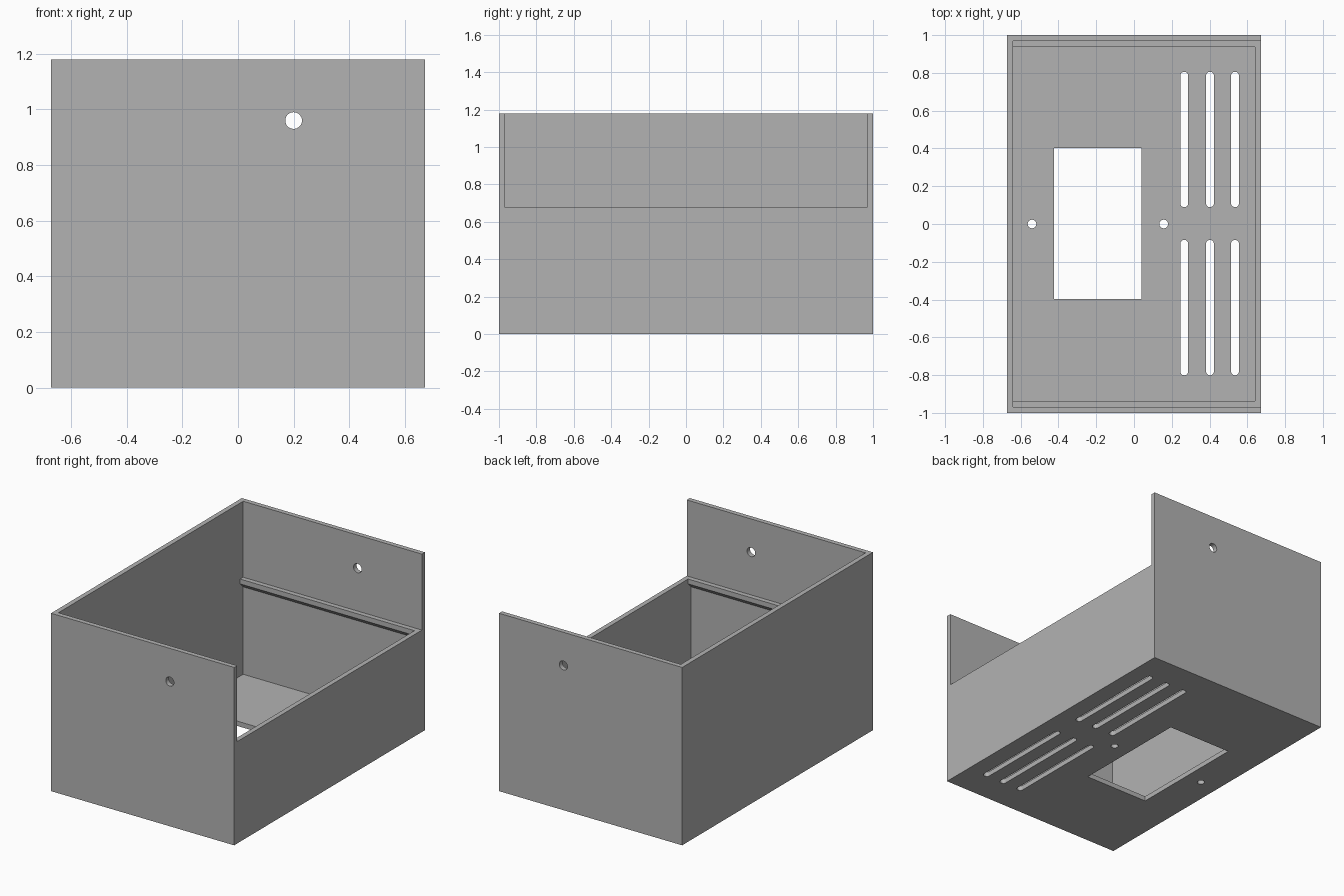
import bpy, bmesh, math
from mathutils import Vector

default = bpy.data.objects.get("Cube")
if default:
    bpy.data.objects.remove(default, do_unlink=True)

HX, HY, TOP = 0.672, 1.0, 1.18   # half width, half length, height
T = 0.032                        # wall thickness
LOW = 0.676                      # top of the low side wall
IX, IY = HX - T, HY - T          # inner half sizes

grey = bpy.data.materials.new("plain grey")
grey.use_nodes = True
grey.diffuse_color = (0.45, 0.45, 0.45, 1)
grey.node_tree.nodes["Principled BSDF"].inputs["Base Color"].default_value = (0.45, 0.45, 0.45, 1)


def add_prism(bm, points, along):
    """Extrude a closed 3D outline along a vector into a solid."""
    face = bm.faces.new([bm.verts.new(p) for p in points])
    new = bmesh.ops.extrude_face_region(bm, geom=[face])["geom"]
    bmesh.ops.translate(bm, vec=Vector(along),
                        verts=[g for g in new if isinstance(g, bmesh.types.BMVert)])


def make_object(name, prisms):
    bm = bmesh.new()
    for points, along in prisms:
        add_prism(bm, points, along)
    bmesh.ops.recalc_face_normals(bm, faces=bm.faces)
    mesh = bpy.data.meshes.new(name)
    bm.to_mesh(mesh)
    bm.free()
    mesh.materials.append(grey)
    obj = bpy.data.objects.new(name, mesh)
    bpy.context.collection.objects.link(obj)
    return obj


def rectangle(x0, x1, y0, y1, z):
    return [(x0, y0, z), (x1, y0, z), (x1, y1, z), (x0, y1, z)]


def capsule(x, y0, y1, r, z, n=12):
    """Rounded slot outline; y0 == y1 gives a circle."""
    pts = []
    for centre, start in ((y1, 0), (y0, math.pi)):
        for i in range(n + 1):
            if y0 == y1 and i == n:
                continue
            a = start + math.pi * i / n
            pts.append((x + r * math.cos(a), centre + r * math.sin(a), z))
    return pts


# Solid block for the case
case = make_object("open_case", [(rectangle(-HX, HX, -HY, HY, 0), (0, 0, TOP))])

# Inner cavity, which also opens one side above the low wall
profile = [(-IX, T), (IX, T), (IX, LOW), (0.8, LOW), (0.8, 1.4), (-IX, 1.4)]
cavity = make_object("cavity_cutter", [([(x, -IY, z) for x, z in profile], (0, 2 * IY, 0))])

# Floor window, screw holes, vent slots and the cable hole in both end walls
down, up = -0.1, (0, 0, 0.2)
holes = [(rectangle(-0.424, 0.04, -0.398, 0.402, down), up)]
for x in (-0.54, 0.157):
    holes.append((capsule(x, 0, 0, 0.023, down), up))
for x in (0.266, 0.402, 0.535):
    for y0, y1 in ((0.11, 0.785), (-0.78, -0.105)):
        holes.append((capsule(x, y0, y1, 0.021, down), up))
ring = [(x, -1.2, z) for x, z, _ in capsule(0.2, 0.96, 0.96, 0.03, 0, 16)]
holes.append((ring, (0, 2.4, 0)))
openings = make_object("opening_cutter", holes)

for cutter in (cavity, openings):
    cutter.hide_render = True
    mod = case.modifiers.new(cutter.name, "BOOLEAN")
    mod.operation = "DIFFERENCE"
    mod.solver = "EXACT"
    mod.object = cutter

# Bake the cuts and drop the cutters
bpy.context.view_layer.update()
graph = bpy.context.evaluated_depsgraph_get()
baked = bpy.data.meshes.new_from_object(case.evaluated_get(graph))
case.modifiers.clear()
case.data = baked
for cutter in (cavity, openings):
    bpy.data.objects.remove(cutter, do_unlink=True)

# Lid ledges on both end walls, with a sloping underside
for name, side in (("front_ledge", -1), ("back_ledge", 1)):
    outline = [(IY, LOW), (IY - T, LOW), (IY - T, LOW - T), (IY, LOW - 2 * T)]
    make_object(name, [([(-IX, side * y, z) for y, z in outline], (2 * IX, 0, 0))])
